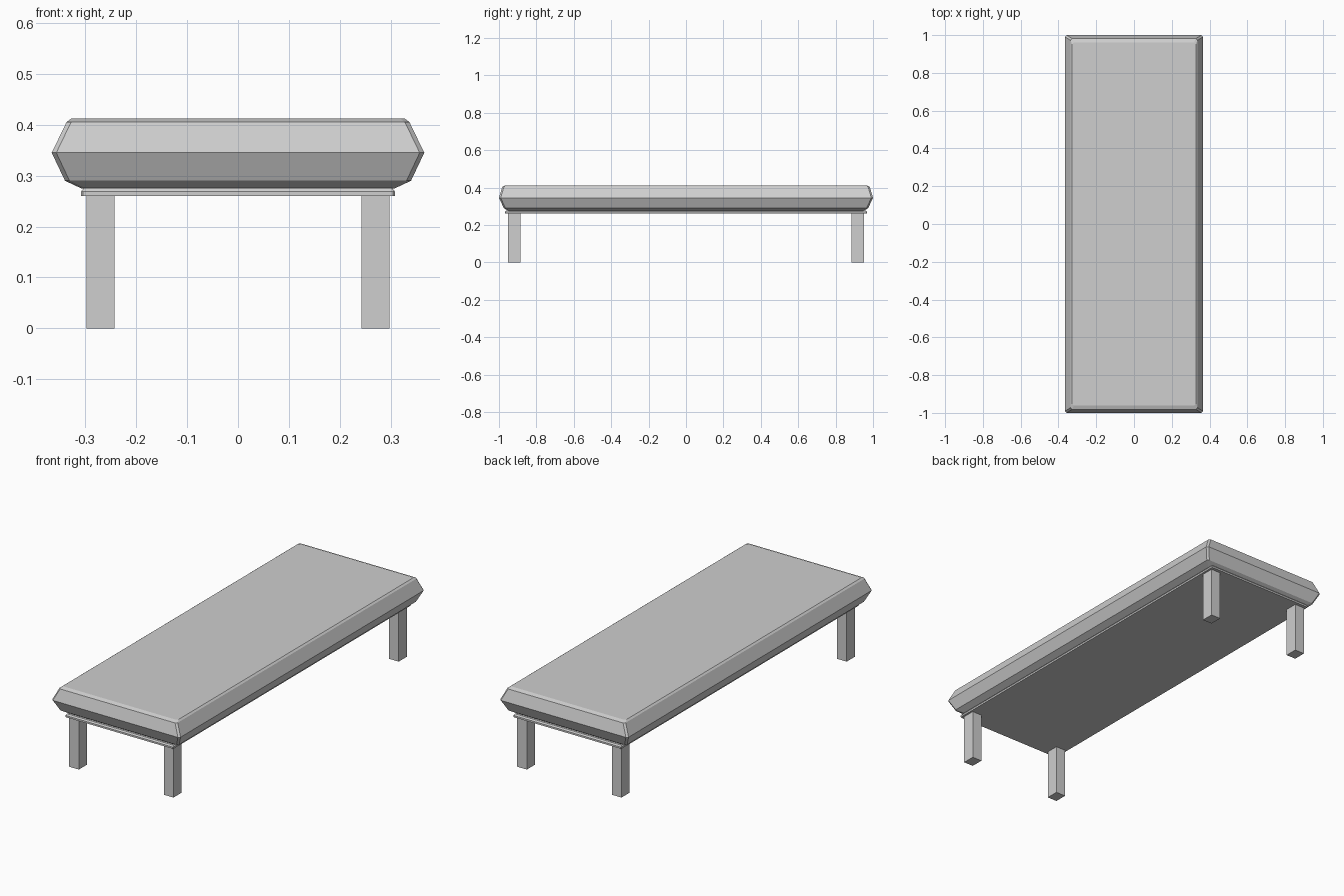
import bpy
import bmesh

default = bpy.data.objects.get("Cube")
if default:
    bpy.data.objects.remove(default, do_unlink=True)

# Single grey finish
grey = bpy.data.materials.new("warm_grey")
grey.use_nodes = True
colour = (0.62, 0.62, 0.62, 1)
grey.diffuse_color = colour
grey.node_tree.nodes["Principled BSDF"].inputs["Base Color"].default_value = colour


def finish(name, bm):
    bmesh.ops.recalc_face_normals(bm, faces=bm.faces)
    mesh = bpy.data.meshes.new(name)
    bm.to_mesh(mesh)
    bm.free()
    mesh.materials.append(grey)
    obj = bpy.data.objects.new(name, mesh)
    bpy.context.collection.objects.link(obj)
    return obj


def stacked_slab(name, levels, cut):
    """Loft clipped-corner rectangles given as (half x, half y, z)."""
    bm = bmesh.new()
    rings = []
    for hx, hy, z in levels:
        outline = []
        for sx, sy in ((1, 1), (-1, 1), (-1, -1), (1, -1)):
            pair = [(sx * hx, sy * (hy - cut)), (sx * (hx - cut), sy * hy)]
            outline += pair if sx == sy else pair[::-1]
        rings.append([bm.verts.new((x, y, z)) for x, y in outline])
    for low, high in zip(rings, rings[1:]):
        for i in range(len(low)):
            j = (i + 1) % len(low)
            bm.faces.new((low[i], low[j], high[j], high[i]))
    bm.faces.new(rings[0][::-1])
    bm.faces.new(rings[-1])
    return finish(name, bm)


def box(name, centre, size):
    bm = bmesh.new()
    bmesh.ops.create_cube(bm, size=1)
    bmesh.ops.scale(bm, vec=size, verts=bm.verts)
    bmesh.ops.translate(bm, vec=centre, verts=bm.verts)
    return finish(name, bm)


# Faceted cushion with a pointed rim
stacked_slab("cushion", [
    (0.308, 0.950, 0.275),
    (0.340, 0.974, 0.290),
    (0.366, 1.000, 0.345),
    (0.337, 0.982, 0.405),
    (0.328, 0.962, 0.412),
], 0.009)

# Thin support board, stepped in slightly at the top
stacked_slab("support_board", [
    (0.308, 0.968, 0.260),
    (0.308, 0.968, 0.269),
    (0.303, 0.962, 0.276),
], 0.003)

# Four square legs
for side, sx in (("left", 1), ("right", -1)):
    for end, sy in (("front", -1), ("back", 1)):
        box(f"{end}_{side}_leg", (sx * 0.27, sy * 0.918, 0.132),
            (0.055, 0.066, 0.264))
